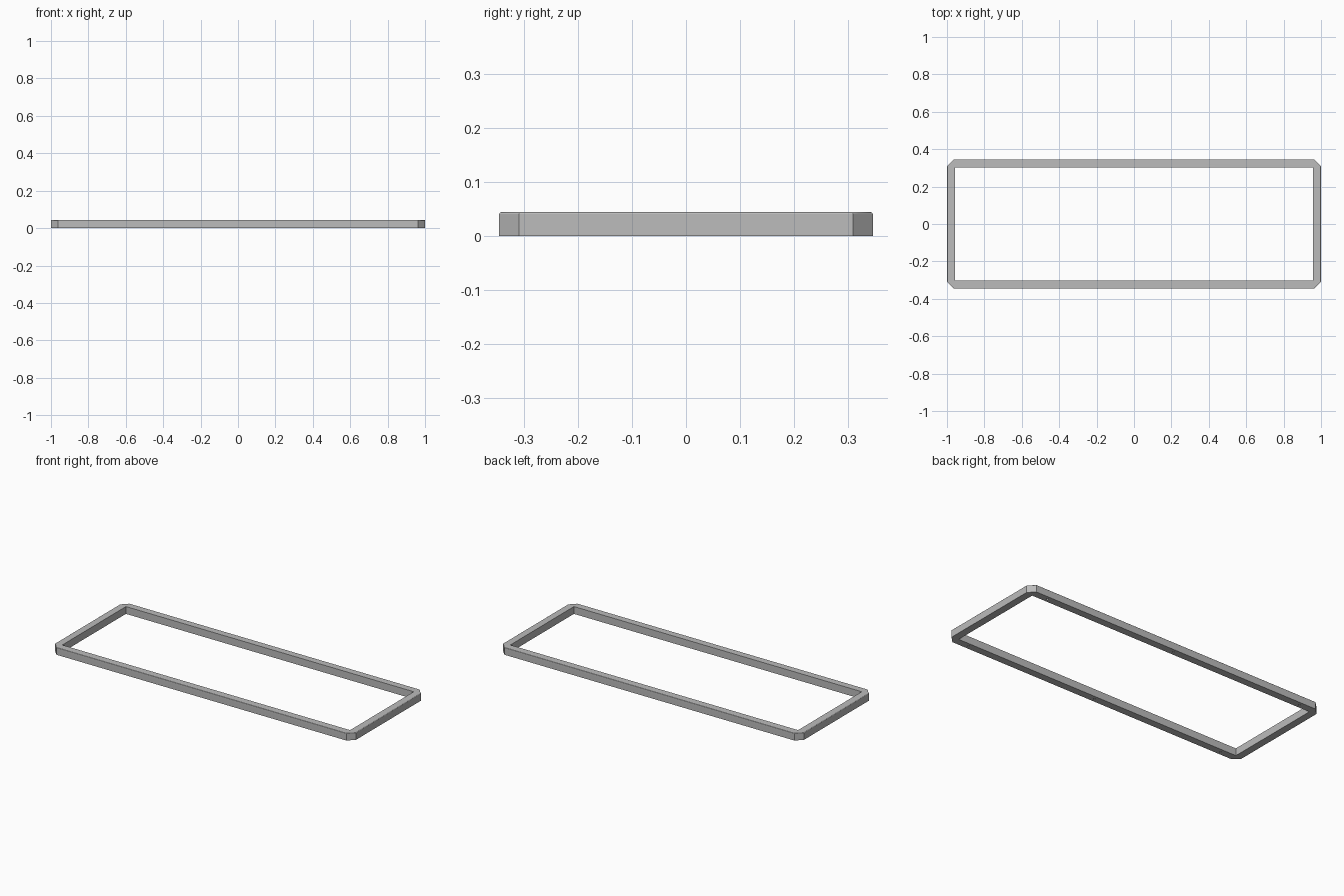
import bpy, bmesh, math

cube = bpy.data.objects.get("Cube")
if cube:
    bpy.data.objects.remove(cube, do_unlink=True)

HALF_X, HALF_Y, HEIGHT = 1.0, 0.346, 0.044
RAIL, CORNER, FILLET = 0.044, 0.037, 0.004
HOLE_X, HOLE_RADIUS, HOLE_DEPTH = 0.87, 0.006, 0.025

grey = bpy.data.materials.new("plain grey")
grey.use_nodes = True
colour = (0.5, 0.5, 0.5, 1)
grey.diffuse_color = colour
grey.node_tree.nodes["Principled BSDF"].inputs["Base Color"].default_value = colour


def make_object(name, bm):
    bmesh.ops.recalc_face_normals(bm, faces=bm.faces)
    mesh = bpy.data.meshes.new(name)
    bm.to_mesh(mesh)
    bm.free()
    mesh.materials.append(grey)
    obj = bpy.data.objects.new(name, mesh)
    bpy.context.collection.objects.link(obj)
    return obj


def prism(bm, points, z0, z1):
    low = [bm.verts.new((x, y, z0)) for x, y in points]
    high = [bm.verts.new((x, y, z1)) for x, y in points]
    bm.faces.new(low[::-1])
    top = bm.faces.new(high)
    for i in range(len(points)):
        j = (i + 1) % len(points)
        bm.faces.new((low[i], low[j], high[j], high[i]))
    return top


def cut(obj, cutter):
    mod = obj.modifiers.new("cut", "BOOLEAN")
    mod.operation = "DIFFERENCE"
    mod.solver = "EXACT"
    mod.object = cutter
    bpy.context.view_layer.objects.active = obj
    bpy.ops.object.modifier_apply(modifier=mod.name)
    bpy.data.objects.remove(cutter, do_unlink=True)


# Outer block with clipped corners and a small rounded top rim
cx, cy = HALF_X - CORNER, HALF_Y - CORNER
outline = [(HALF_X, -cy), (HALF_X, cy), (cx, HALF_Y), (-cx, HALF_Y),
           (-HALF_X, cy), (-HALF_X, -cy), (-cx, -HALF_Y), (cx, -HALF_Y)]
bm = bmesh.new()
rim = prism(bm, outline, 0, HEIGHT)
bmesh.ops.bevel(bm, geom=list(rim.edges), offset=FILLET, segments=4,
                profile=0.5, affect="EDGES")
frame = make_object("rectangular_frame", bm)

# Rectangular opening
ix, iy = HALF_X - RAIL, HALF_Y - RAIL
bm = bmesh.new()
prism(bm, [(ix, -iy), (ix, iy), (-ix, iy), (-ix, -iy)], -0.1, 0.1)
cut(frame, make_object("opening_cutter", bm))

# Screw holes under both long rails
bm = bmesh.new()
for side in (-1, 1):
    for x in (-HOLE_X, 0, HOLE_X):
        y = side * (HALF_Y - RAIL / 2)
        ring = [(x + HOLE_RADIUS * math.cos(a), y + HOLE_RADIUS * math.sin(a))
                for a in (math.tau * k / 16 for k in range(16))]
        prism(bm, ring, -HOLE_DEPTH, HOLE_DEPTH)
cut(frame, make_object("screw_hole_cutter", bm))

# Smooth the rounded rim, keep the flat sides crisp
bpy.ops.object.select_all(action="DESELECT")
frame.select_set(True)
bpy.context.view_layer.objects.active = frame
bpy.ops.object.shade_smooth_by_angle(angle=math.radians(30))
normals = frame.modifiers.new("flat_sides", "WEIGHTED_NORMAL")
normals.keep_sharp = True
